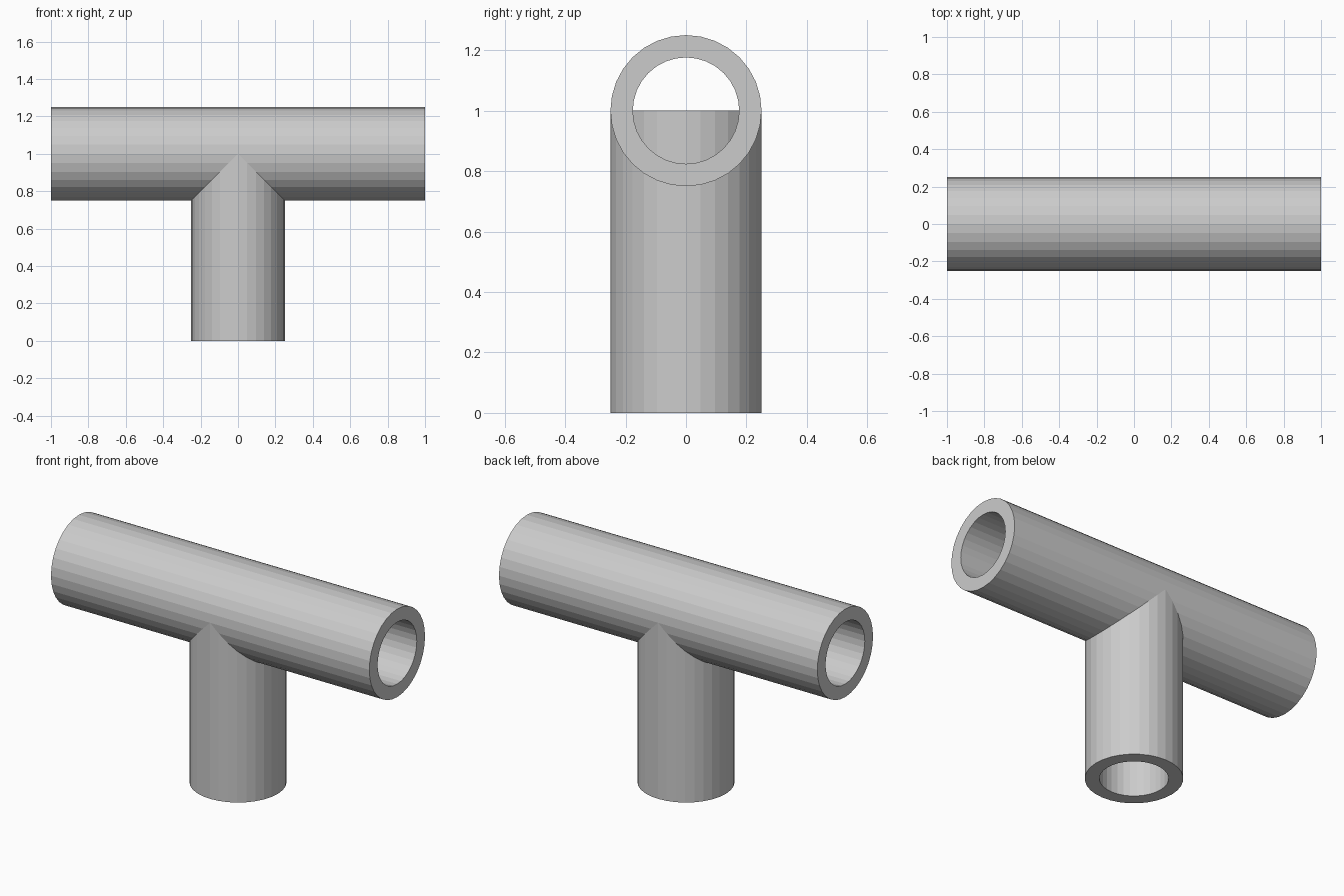
import bpy, bmesh
from math import pi, cos, sin
from mathutils import Matrix

if "Cube" in bpy.data.objects:
    bpy.data.objects.remove(bpy.data.objects["Cube"])

SIDES, R_OUT, R_IN = 32, 0.25, 0.176


def tube(name, length, matrix):
    """Thick-walled open pipe centred on its own z axis."""
    bm = bmesh.new()
    h = length / 2
    # wall section, swept around as four rings
    section = [(R_OUT, -h), (R_OUT, h), (R_IN, h), (R_IN, -h)]
    rings = [[bm.verts.new((r * cos(2 * pi * i / SIDES), r * sin(2 * pi * i / SIDES), z))
              for i in range(SIDES)] for r, z in section]
    for k in range(4):
        a, b = rings[k], rings[(k + 1) % 4]
        for i in range(SIDES):
            j = (i + 1) % SIDES
            bm.faces.new((a[i], a[j], b[j], b[i]))
    bm.transform(matrix)
    bmesh.ops.recalc_face_normals(bm, faces=bm.faces)
    mesh = bpy.data.meshes.new(name)
    bm.to_mesh(mesh)
    bm.free()
    obj = bpy.data.objects.new(name, mesh)
    bpy.context.collection.objects.link(obj)
    return obj


# Horizontal run along x
tube("main_pipe", 2.0, Matrix.Translation((0, 0, 1)) @ Matrix.Rotation(pi / 2, 4, 'Y'))

# Vertical branch, ending flat on the axis of the main pipe
tube("branch_pipe", 1.0, Matrix.Translation((0, 0, 0.5)))
